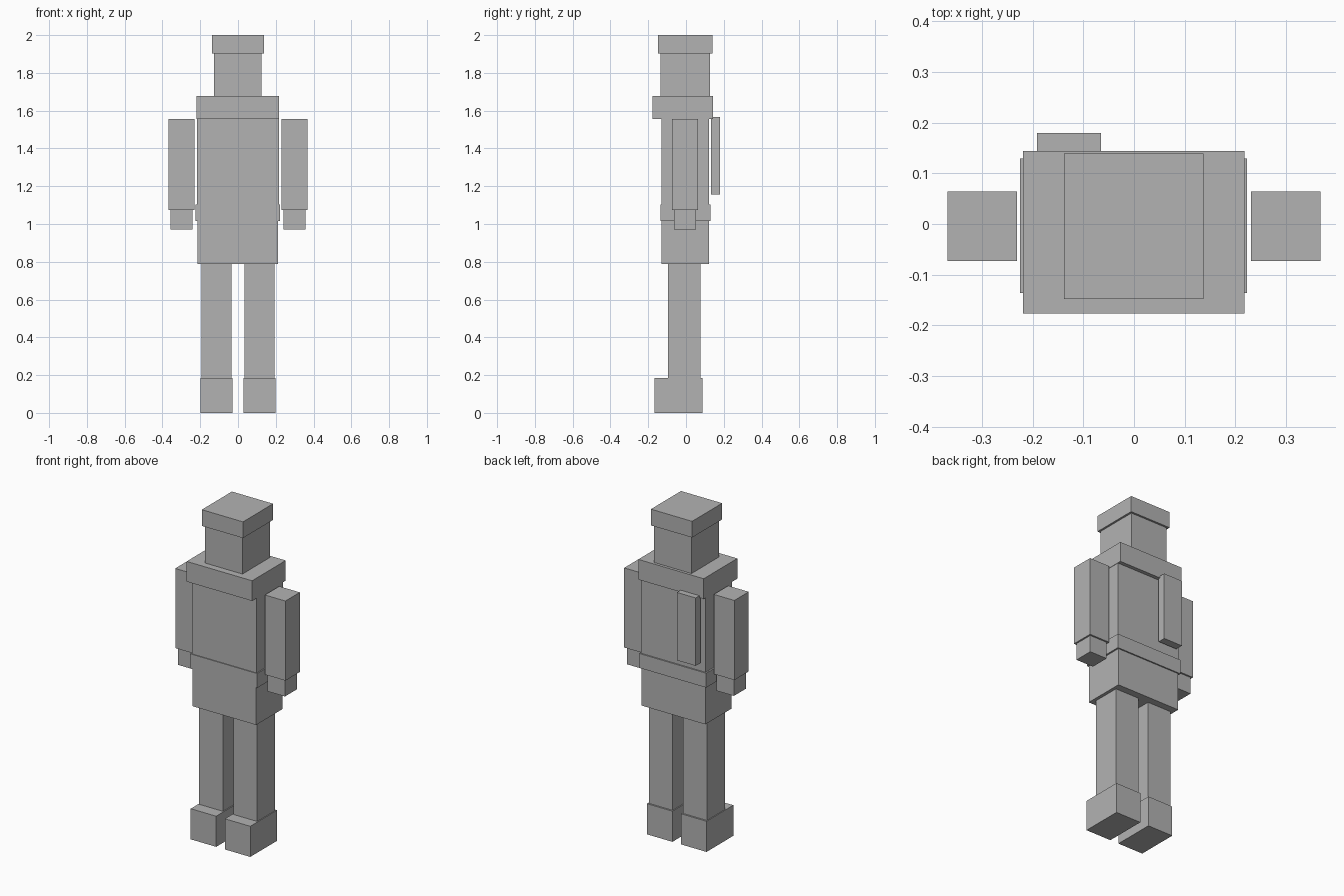
import bpy

cube = bpy.data.objects.get("Cube")
if cube:
    bpy.data.objects.remove(cube, do_unlink=True)

# Single grey material
grey = bpy.data.materials.new("plain grey")
grey.use_nodes = True
colour = (0.45, 0.45, 0.45, 1)
grey.diffuse_color = colour
grey.node_tree.nodes["Principled BSDF"].inputs["Base Color"].default_value = colour


def box(name, x, y, z):
    """Flat-faced box spanning the given (low, high) ranges."""
    bpy.ops.mesh.primitive_cube_add(size=1)
    part = bpy.context.object
    part.name = name
    part.data.name = name
    for v in part.data.vertices:
        v.co = [r[0] if c < 0 else r[1] for c, r in zip(v.co, (x, y, z))]
    part.data.materials.append(grey)


def pair(name, x, y, z):
    """Left box and its mirror image on the right."""
    box("left_" + name, x, y, z)
    box("right_" + name, (-x[1], -x[0]), y, z)


# Head and cap
box("cap", (-0.138, 0.137), (-0.148, 0.139), (1.902, 2.0))
box("head", (-0.126, 0.125), (-0.136, 0.127), (1.677, 1.902))

# Trunk
box("shoulders", (-0.219, 0.218), (-0.177, 0.144), (1.555, 1.677))
box("torso", (-0.216, 0.216), (-0.131, 0.121), (1.102, 1.555))
box("belt", (-0.225, 0.223), (-0.136, 0.129), (1.015, 1.102))
box("hips", (-0.214, 0.213), (-0.131, 0.121), (0.787, 1.015))

# Slim pack behind the right shoulder
box("back_pack", (-0.191, -0.065), (0.133, 0.18), (1.157, 1.567))

# Limbs
pair("arm", (0.231, 0.368), (-0.073, 0.064), (1.074, 1.555))
pair("hand", (0.241, 0.358), (-0.063, 0.054), (0.972, 1.074))
pair("leg", (0.035, 0.194), (-0.094, 0.078), (0.185, 0.787))
pair("foot", (0.029, 0.199), (-0.167, 0.088), (0, 0.185))
